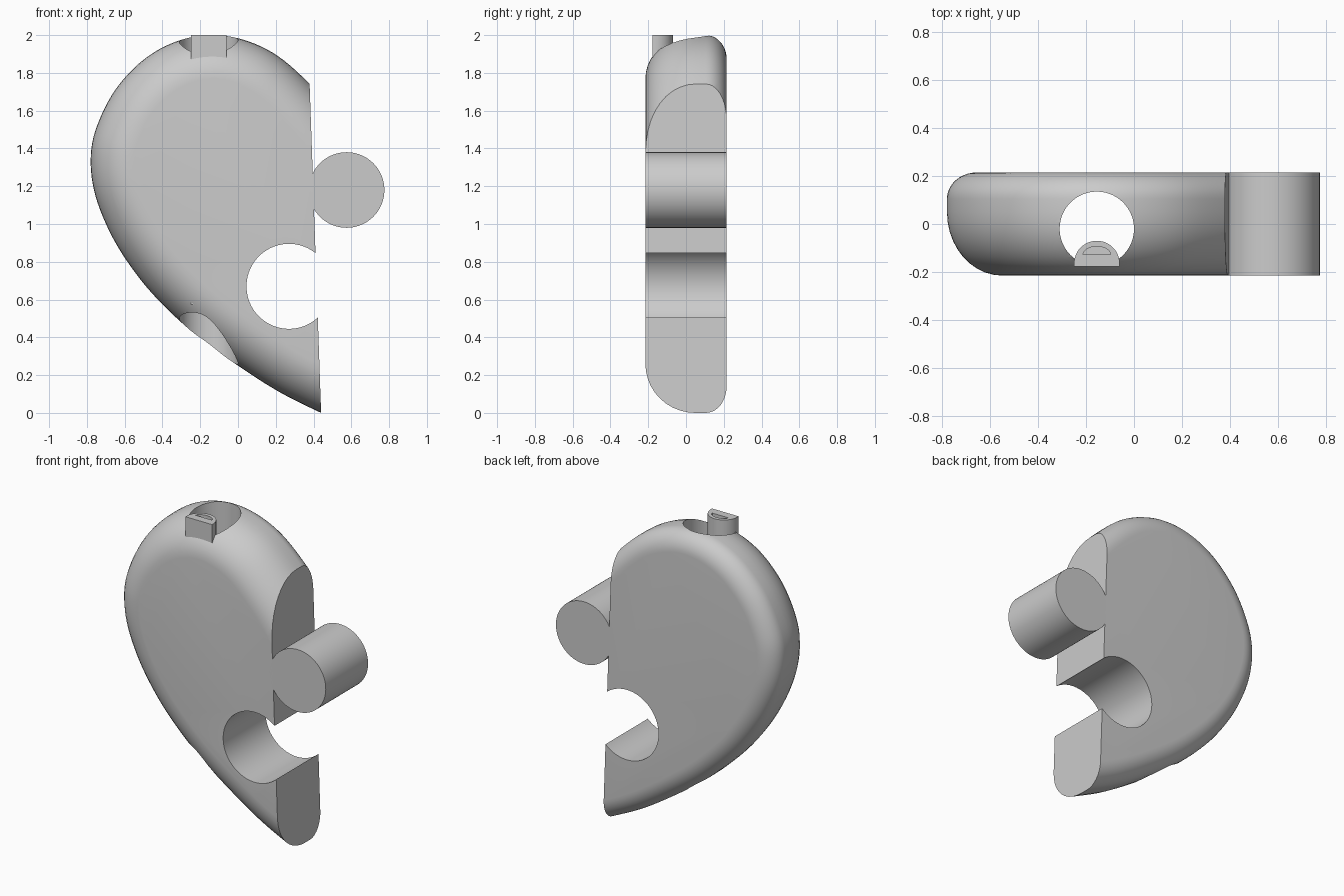
import bpy, bmesh, math
from mathutils import Vector

if "Cube" in bpy.data.objects:
    bpy.data.objects.remove(bpy.data.objects["Cube"])

grey = bpy.data.materials.new("plain grey")
grey.diffuse_color = (0.6, 0.6, 0.6, 1)
grey.use_nodes = True
grey.node_tree.nodes["Principled BSDF"].inputs["Base Color"].default_value = grey.diffuse_color


def finish(obj, angle=35):
    obj.data.materials.clear()
    obj.data.materials.append(grey)
    bpy.ops.object.select_all(action='DESELECT')
    obj.select_set(True)
    bpy.context.view_layer.objects.active = obj
    bpy.ops.object.shade_smooth_by_angle(angle=math.radians(angle))


def from_bmesh(name, bm):
    bmesh.ops.recalc_face_normals(bm, faces=bm.faces[:])
    mesh = bpy.data.meshes.new(name)
    bm.to_mesh(mesh)
    bm.free()
    obj = bpy.data.objects.new(name, mesh)
    bpy.context.collection.objects.link(obj)
    return obj


def cylinder(name, loc, r, depth, along_y):
    rot = (math.pi / 2, 0, 0) if along_y else (0, 0, 0)
    bpy.ops.mesh.primitive_cylinder_add(vertices=96, radius=r, depth=depth,
                                        location=loc, rotation=rot)
    bpy.context.object.name = name
    return bpy.context.object


def d_prism(name, x, y_flat, y_mid, rx, ry, z0, z1):
    """Upright prism with a flat front and a half-round back."""
    pts = [(x + rx, y_flat)] if y_flat < y_mid else []
    for i in range(25):
        a = math.pi * i / 24
        pts.append((x + rx * math.cos(a), y_mid + ry * math.sin(a)))
    if y_flat < y_mid:
        pts.append((x - rx, y_flat))
    bm = bmesh.new()
    base = bm.faces.new([bm.verts.new((px, py, z0)) for px, py in pts])
    top = bmesh.ops.extrude_face_region(bm, geom=[base])['geom']
    bmesh.ops.translate(bm, vec=(0, 0, z1 - z0),
                        verts=[v for v in top if isinstance(v, bmesh.types.BMVert)])
    return from_bmesh(name, bm)


def cut(obj, cutter):
    mod = obj.modifiers.new("cut", 'BOOLEAN')
    mod.operation, mod.solver, mod.object = 'DIFFERENCE', 'EXACT', cutter
    bpy.context.view_layer.objects.active = obj
    bpy.ops.object.modifier_apply(modifier=mod.name)
    bpy.data.objects.remove(cutter)


# Outline of the half heart (x, z), running past the split line at both ends
outline = [Vector(p) for p in (
    (0.68, 1.32), (0.55, 1.54), (0.39, 1.73), (0.21, 1.89), (0.03, 1.975),
    (-0.15, 2.0), (-0.33, 1.965), (-0.5, 1.87), (-0.65, 1.71), (-0.75, 1.51),
    (-0.78, 1.34), (-0.755, 1.15), (-0.67, 0.94), (-0.55, 0.75), (-0.41, 0.585),
    (-0.22, 0.41), (0.0, 0.25), (0.22, 0.11), (0.44, 0.0), (0.66, -0.1),
    (0.88, -0.2))]


def spline(p, steps=6):
    pts, tangents = [], []
    for i in range(1, len(p) - 2):
        a, b, c, d = p[i - 1:i + 3]
        for k in range(steps):
            t = k / steps
            pts.append(0.5 * (2 * b + (c - a) * t + (2 * a - 5 * b + 4 * c - d) * t**2
                              + (3 * b - a - 3 * c + d) * t**3))
            tangents.append(0.5 * ((c - a) + 2 * (2 * a - 5 * b + 4 * c - d) * t
                                   + 3 * (3 * b - a - 3 * c + d) * t**2).normalized())
    return pts, tangents


pts, tangents = spline([2 * outline[0] - outline[1]] + outline)

# Edge rounding as (y, inset): wide at the front, tight at the back
N = 10
section = [(0.05 - 0.265 * math.cos(math.pi / 2 * i / N),
            0.23 * (1 - math.sin(math.pi / 2 * i / N))) for i in range(N + 1)]
section += [(0.105 + 0.11 * math.sin(math.pi / 2 * i / N),
             0.125 * (1 - math.cos(math.pi / 2 * i / N))) for i in range(N + 1)]

# Half heart body
bm = bmesh.new()
rings = []
for y, inset in section:
    ring = []
    for p, t in zip(pts, tangents):
        q = p + inset * Vector((-t.y, t.x)).normalized()
        ring.append(bm.verts.new((q.x, y, q.y)))
    rings.append(ring)
for r0, r1 in zip(rings, rings[1:]):
    for i in range(len(pts) - 1):
        bm.faces.new((r0[i], r0[i + 1], r1[i + 1], r1[i]))
bm.faces.new(rings[0])
bm.faces.new(rings[-1])
# Slightly slanted split face
geo = bmesh.ops.bisect_plane(bm, geom=bm.verts[:] + bm.edges[:] + bm.faces[:],
                             plane_co=(0.44, 0, 0), plane_no=(1, 0, 0.035),
                             clear_outer=True)
bmesh.ops.edgeloop_fill(bm, edges=[e for e in geo['geom_cut']
                                   if isinstance(e, bmesh.types.BMEdge)])
body = from_bmesh("half_heart_body", bm)

# Round puzzle socket and vertical cord hole
cut(body, cylinder("socket_cutter", (0.27, 0, 0.67), 0.225, 1, True))
cut(body, cylinder("cord_hole_cutter", (-0.155, -0.02, 1), 0.155, 3, False))
finish(body)

# Round puzzle knob
finish(cylinder("puzzle_knob", (0.575, 0, 1.18), 0.2, 0.43, True))

# Half-round rod along the front of the cord hole, with a slot in its top
rod = d_prism("cord_rod", -0.155, -0.178, -0.165, 0.095, 0.095, 0.575, 2.0)
cut(rod, d_prism("slot_cutter", -0.155, -0.127, -0.127, 0.057, 0.033, 1.92, 2.1))
finish(rod)
